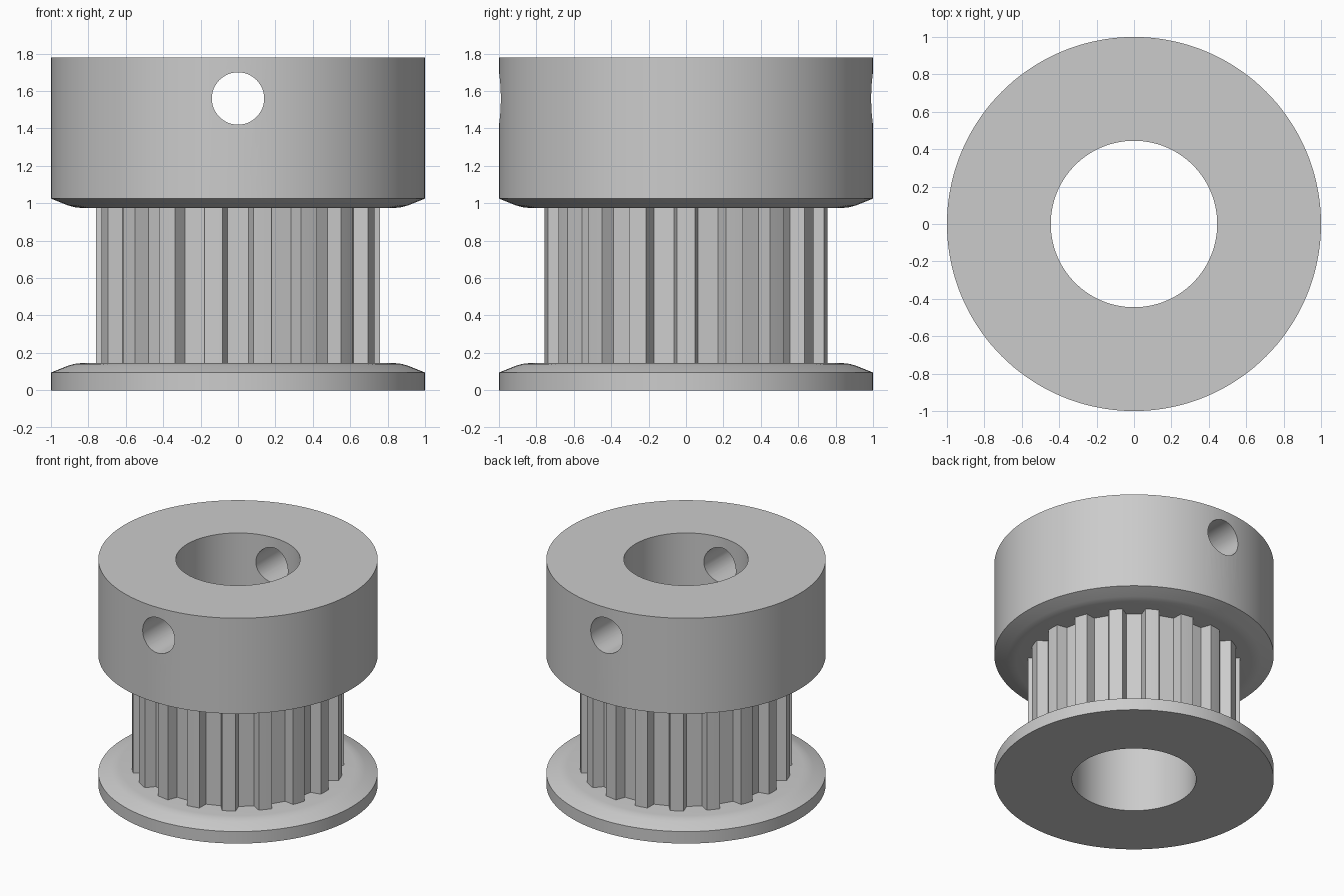
import bpy, bmesh, math
from mathutils import Matrix, Vector

cube = bpy.data.objects.get("Cube")
if cube:
    bpy.data.objects.remove(cube, do_unlink=True)

BORE, RIM, TOOTH_R, ROOT_R = 0.445, 1.0, 0.76, 0.68
FLANGE_TOP, COLLAR_BOTTOM, COLLAR_TOP = 0.145, 0.975, 1.78
TEETH, SEGMENTS = 18, 144

metal = bpy.data.materials.new("grey_metal")
metal.use_nodes = True
grey = (0.6, 0.6, 0.6, 1.0)
metal.diffuse_color = grey
metal.node_tree.nodes["Principled BSDF"].inputs["Base Color"].default_value = grey


def add_object(name, bm):
    mesh = bpy.data.meshes.new(name)
    bm.to_mesh(mesh)
    bm.free()
    mesh.materials.append(metal)
    obj = bpy.data.objects.new(name, mesh)
    bpy.context.collection.objects.link(obj)
    return obj


def smooth(obj):
    bpy.ops.object.select_all(action='DESELECT')
    obj.select_set(True)
    bpy.context.view_layer.objects.active = obj
    bpy.ops.object.shade_smooth_by_angle(angle=math.radians(30))


def lathe(name, profile):
    """Revolve a closed (radius, height) outline around z."""
    bm = bmesh.new()
    verts = [bm.verts.new((r, 0, z)) for r, z in profile]
    edges = [bm.edges.new((v, verts[i - 1])) for i, v in enumerate(verts)]
    bmesh.ops.spin(bm, geom=verts + edges, axis=(0, 0, 1), cent=(0, 0, 0),
                   angle=math.tau, steps=SEGMENTS, use_merge=True)
    bmesh.ops.remove_doubles(bm, verts=bm.verts, dist=1e-4)
    bmesh.ops.recalc_face_normals(bm, faces=bm.faces)
    return add_object(name, bm)


# Lower flange with a softly bevelled upper rim
flange = lathe("lower_flange", [
    (BORE, 0), (RIM, 0), (RIM, 0.095), (0.91, 0.131), (0.875, 0.141),
    (0.84, FLANGE_TOP), (BORE, FLANGE_TOP)])
smooth(flange)

# Upper collar with the same bevel below
collar = lathe("upper_collar", [
    (BORE, COLLAR_TOP), (RIM, COLLAR_TOP), (RIM, 1.025), (0.91, 0.989),
    (0.875, 0.979), (0.84, COLLAR_BOTTOM), (BORE, COLLAR_BOTTOM)])

# Set screw hole drilled through the collar from front to back
bm = bmesh.new()
bmesh.ops.create_cone(bm, cap_ends=True, segments=48, radius1=0.14, radius2=0.14,
                      depth=3, matrix=Matrix.Translation((0, 0, 1.56))
                      @ Matrix.Rotation(math.pi / 2, 4, 'X'))
cutter = add_object("screw_hole_cutter", bm)
cutter.hide_render = True
drill = collar.modifiers.new("screw_hole", 'BOOLEAN')
drill.object = cutter
drill.operation = 'DIFFERENCE'
drill.solver = 'EXACT'
bpy.context.view_layer.update()
drilled = bpy.data.meshes.new_from_object(
    collar.evaluated_get(bpy.context.evaluated_depsgraph_get()))
collar.modifiers.clear()
collar.data = drilled
bpy.data.objects.remove(cutter, do_unlink=True)
smooth(collar)

# Toothed core: one groove and one tooth repeated around the axis
outline = []
half_pitch = math.pi / TEETH
half_tooth = math.radians(3.7)
for i in range(TEETH):
    turn = Matrix.Rotation(2 * half_pitch * i - math.pi / 2, 2)
    outline += [turn @ Vector((ROOT_R, -0.055)), turn @ Vector((ROOT_R, 0.055))]
    for a in (half_pitch - half_tooth, half_pitch, half_pitch + half_tooth):
        outline.append(turn @ Vector((TOOTH_R * math.cos(a), TOOTH_R * math.sin(a))))
bore = [Vector((BORE * math.cos(a), BORE * math.sin(a)))
        for a in (-math.tau * i / SEGMENTS for i in range(SEGMENTS))]

bm = bmesh.new()
for loop in (outline, bore):
    low = [bm.verts.new((p.x, p.y, FLANGE_TOP)) for p in loop]
    high = [bm.verts.new((p.x, p.y, COLLAR_BOTTOM)) for p in loop]
    for i in range(len(loop)):
        bm.faces.new((low[i - 1], low[i], high[i], high[i - 1]))
smooth(add_object("toothed_core", bm))
